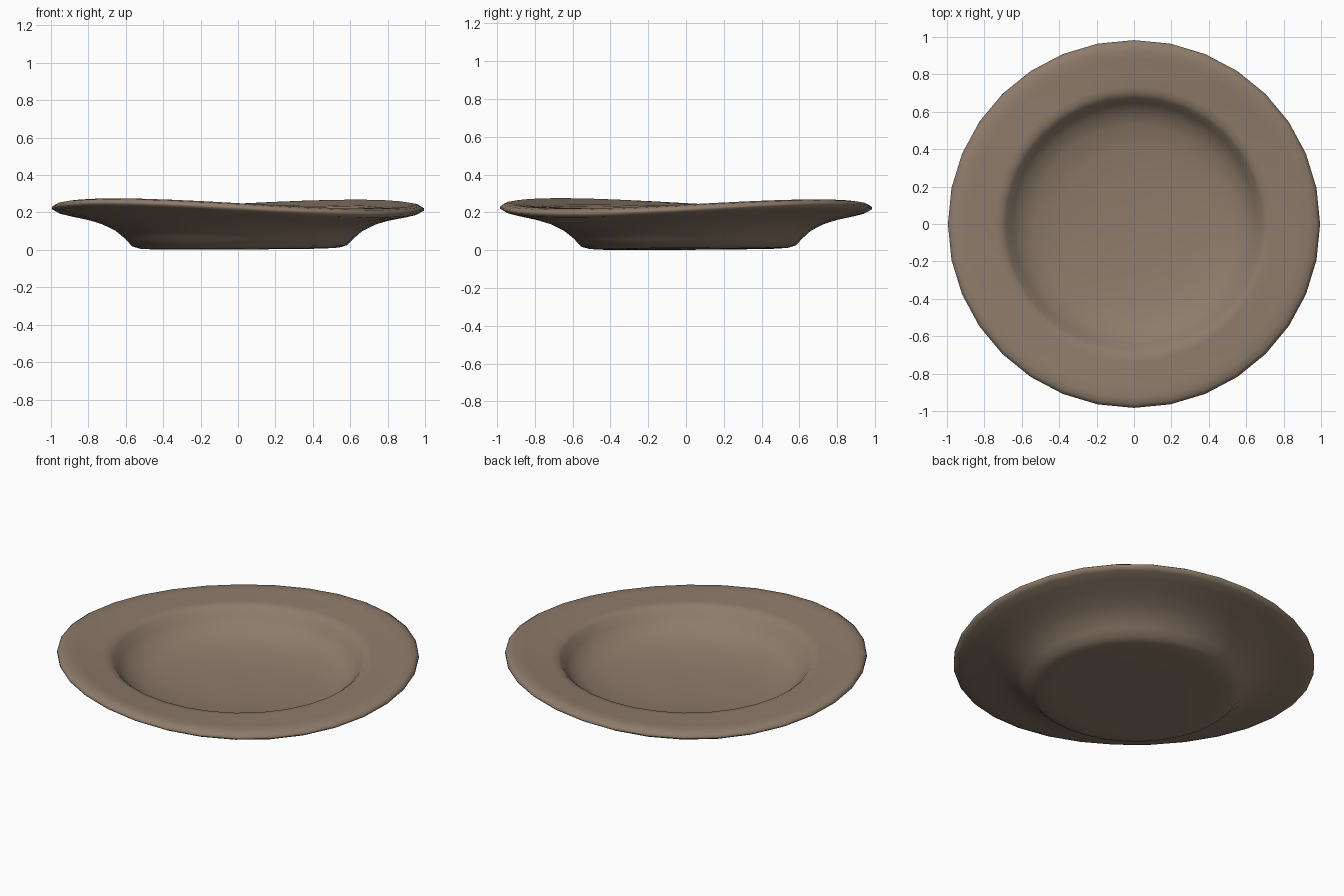
import bpy, bmesh, math

if "Cube" in bpy.data.objects:
    bpy.data.objects.remove(bpy.data.objects["Cube"])

SEG = 32
# (radius, height) from the centre of the foot, round the rim, to the centre of the well
profile = [
    (0.30, 0.004), (0.46, 0.005), (0.53, 0.009), (0.575, 0.022), (0.61, 0.06),
    (0.66, 0.102), (0.73, 0.137), (0.82, 0.165), (0.91, 0.186), (0.97, 0.202),
    (0.995, 0.216), (0.995, 0.228), (0.975, 0.241), (0.94, 0.247), (0.89, 0.243),
    (0.81, 0.233), (0.745, 0.231), (0.71, 0.226), (0.685, 0.207), (0.655, 0.168),
    (0.61, 0.125), (0.53, 0.09), (0.40, 0.066), (0.20, 0.053),
]

def place(r, z, a):
    # hand-made warp: the rim rises and dips twice around the plate
    w = max(0.0, min(1.0, (r - 0.58) / 0.38)) ** 1.3
    z += w * (0.027 * math.cos(2 * (a - math.radians(47)))
              + 0.004 * math.cos(a - math.radians(200)))
    # slightly off-centre foot with a faint tilt
    f = max(0.0, 1 - z / 0.2)
    x, y = r * math.cos(a) + 0.01 * f, r * math.sin(a) * 0.988 + 0.015 * f
    if z < 0.03:
        z += 0.006 * (x + y)
    return (x, y, max(0.0, z))

bm = bmesh.new()
rings = [[bm.verts.new(place(r, z, 2 * math.pi * i / SEG)) for i in range(SEG)]
         for r, z in profile]
for lo, hi in zip(rings, rings[1:]):
    for i in range(SEG):
        j = (i + 1) % SEG
        bm.faces.new((lo[i], lo[j], hi[j], hi[i]))
# close the foot and the well
foot = bm.verts.new((0.01, 0.015, 0.002))
well = bm.verts.new((0, 0, 0.05))
for i in range(SEG):
    j = (i + 1) % SEG
    bm.faces.new((foot, rings[0][j], rings[0][i]))
    bm.faces.new((well, rings[-1][i], rings[-1][j]))
bmesh.ops.recalc_face_normals(bm, faces=bm.faces)
for f in bm.faces:
    f.smooth = True

mesh = bpy.data.meshes.new("plate")
bm.to_mesh(mesh)
bm.free()
plate = bpy.data.objects.new("plate", mesh)
bpy.context.collection.objects.link(plate)

# brown clay
clay = bpy.data.materials.new("brown clay")
clay.diffuse_color = (0.27, 0.20, 0.145, 1)
clay.use_nodes = True
clay.node_tree.nodes["Principled BSDF"].inputs["Base Color"].default_value = clay.diffuse_color
mesh.materials.append(clay)
